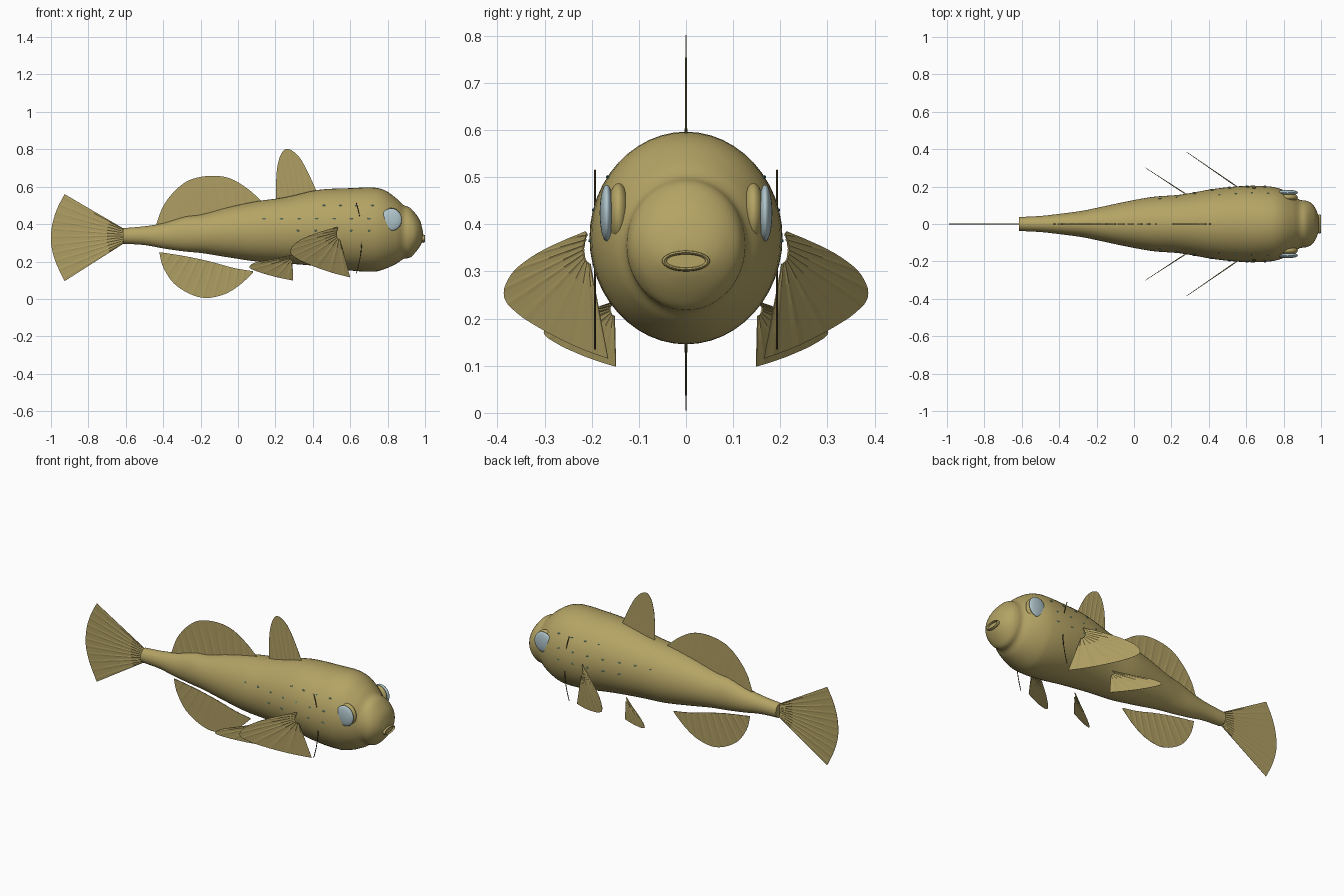
import bpy, bmesh, math
from mathutils import Vector

if "Cube" in bpy.data.objects:
    bpy.data.objects.remove(bpy.data.objects["Cube"])


def mat(name, rgb):
    m = bpy.data.materials.new(name)
    m.diffuse_color = (*rgb, 1)
    m.use_nodes = True
    m.node_tree.nodes["Principled BSDF"].inputs["Base Color"].default_value = m.diffuse_color
    return m


OLIVE = mat("olive skin", (0.46, 0.37, 0.13))
FIN = mat("olive fin", (0.43, 0.345, 0.125))
DARK = mat("dark line", (0.08, 0.06, 0.025))
PALE = mat("pale blue eye", (0.43, 0.56, 0.60))
CYAN = mat("cyan spot", (0.22, 0.55, 0.50))


def finish(bm, name, material, smooth=40):
    bmesh.ops.recalc_face_normals(bm, faces=bm.faces)
    me = bpy.data.meshes.new(name)
    bm.to_mesh(me)
    bm.free()
    ob = bpy.data.objects.new(name, me)
    bpy.context.collection.objects.link(ob)
    me.materials.append(material)
    if smooth:
        bpy.ops.object.select_all(action='DESELECT')
        ob.select_set(True)
        bpy.context.view_layer.objects.active = ob
        bpy.ops.object.shade_smooth_by_angle(angle=math.radians(smooth))
    return ob


# Body stations: x, top z, bottom z, half width
ST = [(-.615, .378, .295, .037), (-.50, .388, .288, .043), (-.40, .405, .27, .054),
      (-.28, .44, .253, .070), (-.20, .45, .246, .086), (-.05, .49, .222, .118),
      (.10, .522, .2, .145), (.25, .543, .19, .157), (.43, .583, .175, .188),
      (.60, .592, .152, .204), (.73, .595, .146, .200), (.79, .578, .162, .185),
      (.85, .535, .19, .155), (.885, .502, .214, .130), (.92, .487, .221, .124),
      (.95, .455, .25, .110), (.975, .415, .285, .075), (.988, .365, .31, .035)]


def station(x):
    """Smooth interpolation of the body stations at x."""
    x = max(ST[0][0], min(ST[-1][0], x))
    i = max(k for k in range(len(ST) - 1) if ST[k][0] <= x)
    a, b = ST[i], ST[i + 1]
    p, q = ST[max(i - 1, 0)], ST[min(i + 2, len(ST) - 1)]
    h = b[0] - a[0]
    t = (x - a[0]) / h
    out = []
    for k in (1, 2, 3):
        m0 = (b[k] - p[k]) / (b[0] - p[0]) * h
        m1 = (q[k] - a[k]) / (q[0] - a[0]) * h
        out.append((2*t**3 - 3*t*t + 1) * a[k] + (t**3 - 2*t*t + t) * m0
                   + (3*t*t - 2*t**3) * b[k] + (t**3 - t*t) * m1)
    return out


# Body loft
bm = bmesh.new()
SEG, rings = 48, []
xs = [a[0] + (b[0] - a[0]) * k / 4 for a, b in zip(ST, ST[1:]) for k in range(4)] + [ST[-1][0]]
for x in xs:
    top, bot, w = station(x)
    c, h = (top + bot) / 2, (top - bot) / 2
    rings.append([bm.verts.new((x, w * math.cos(2*math.pi*k/SEG), c + h * math.sin(2*math.pi*k/SEG)))
                  for k in range(SEG)])
for r, s in zip(rings, rings[1:]):
    for k in range(SEG):
        bm.faces.new((r[k], r[(k+1) % SEG], s[(k+1) % SEG], s[k]))
bm.faces.new(rings[0])
bm.faces.new(rings[-1])
finish(bm, "body", OLIVE)


def along(pts, t):
    """Point at fraction t of a smooth open path through pts."""
    f = t * (len(pts) - 1)
    i = min(int(f), len(pts) - 2)
    u = f - i
    p = [Vector(pts[max(0, min(len(pts) - 1, i + d))]) for d in (-1, 0, 1, 2)]
    return 0.5 * (2*p[1] + (p[2]-p[0])*u + (2*p[0]-5*p[1]+4*p[2]-p[3])*u*u
                  + (3*p[1]-p[0]-3*p[2]+p[3])*u**3)


def fin(name, base, edge, rays, root=(0, 0), slope=0, side=1):
    """Ribbed fin between base and edge paths (x, z), in an upright plane."""
    bm = bmesh.new()
    n, rows = rays * 4, 4
    nrm = Vector((slope, 1, 0)).normalized()
    grid = {}
    for i in range(n + 1):
        a, b = along(base, i / n), along(edge, i / n)
        rib = .0032 if i % 4 == 2 else .0014
        for j in range(rows + 1):
            p = a.lerp(b, j / rows)
            t = rib * (1 - .6 * j / rows)
            y = root[1] + slope * (root[0] - p.x)
            for s in (-1, 1):
                v = Vector((p.x, y, p.y)) + nrm * t * s
                grid[i, j, s] = bm.verts.new((v.x, v.y * side, v.z))
    for i in range(n):
        for j in range(rows):
            for s in (-1, 1):
                bm.faces.new([grid[i, j, s], grid[i+1, j, s], grid[i+1, j+1, s], grid[i, j+1, s]])
        for j in (0, rows):
            bm.faces.new([grid[i, j, -1], grid[i+1, j, -1], grid[i+1, j, 1], grid[i, j, 1]])
    for j in range(rows):
        for i in (0, n):
            bm.faces.new([grid[i, j, -1], grid[i, j+1, -1], grid[i, j+1, 1], grid[i, j, 1]])
    return finish(bm, name, FIN, 0)


# Upright fins on the centre line
fin("front_dorsal_fin", [(.205, .50), (.28, .515), (.35, .53), (.42, .55)],
    [(.203, .54), (.206, .67), (.222, .755), (.25, .798), (.285, .795), (.33, .755), (.375, .675), (.42, .575)], 8)
fin("rear_dorsal_fin", [(-.435, .375), (-.25, .42), (-.05, .46), (.135, .50)],
    [(-.435, .405), (-.40, .495), (-.34, .575), (-.26, .635), (-.15, .658), (-.045, .645), (.05, .59), (.135, .515)], 13)
fin("anal_fin", [(-.42, .25), (-.28, .228), (-.15, .2), (-.02, .165), (.08, .148)],
    [(-.42, .245), (-.40, .17), (-.345, .085), (-.26, .028), (-.17, .005), (-.07, .026), (.01, .075), (.08, .14)], 12)
fin("tail_fin", [(-.605, .372), (-.602, .337), (-.605, .300)],
    [(-.927, .56), (-.97, .475), (-.996, .38), (-.998, .285), (-.972, .19), (-.927, .095)], 11)

for side, tag in ((-1, "right"), (1, "left")):
    # Paired fins, swept backwards
    fin("pectoral_fin_" + tag, [(.535, .38), (.525, .35), (.53, .325), (.545, .315)],
        [(.53, .385), (.40, .345), (.31, .30), (.28, .25), (.32, .212), (.41, .172), (.51, .138), (.60, .115)],
        9, (.535, .21), .69, side)
    fin("pelvic_fin_" + tag, [(.285, .235), (.275, .222), (.28, .21), (.29, .205)],
        [(.28, .235), (.18, .212), (.095, .195), (.06, .17), (.10, .148), (.17, .126), (.235, .11), (.295, .098)],
        7, (.285, .155), .65, side)

    # Eye: socket mound and pale lens
    for name, y, size, m in (("eye_socket_", .143, (.056, .024, .063), OLIVE),
                             ("eye_", .168, (.056, .015, .060), PALE)):
        bm = bmesh.new()
        bmesh.ops.create_uvsphere(bm, u_segments=32, v_segments=16, radius=1)
        bmesh.ops.scale(bm, vec=size, verts=bm.verts)
        bmesh.ops.translate(bm, vec=(.82, y * side, .424), verts=bm.verts)
        finish(bm, name + tag, m, 60)

    # Gill line: thin upright arc, partly sunk in the body
    cu = bpy.data.curves.new("gill_line_" + tag, 'CURVE')
    cu.dimensions = '3D'
    cu.bevel_depth = .0022
    cu.bevel_resolution = 1
    sp = cu.splines.new('POLY')
    sp.points.add(16)
    for k, pt in enumerate(sp.points):
        u = k / 8 - 1
        pt.co = (.632 + .03 * (1 - u*u), .193 * side, .325 + .19 * u, 1)
    cu.materials.append(DARK)
    bpy.context.collection.objects.link(bpy.data.objects.new("gill_line_" + tag, cu))

    # Rows of small flank spots
    bm = bmesh.new()
    for z, x0, x1, n in ((.50, .46, .72, 4), (.43, .14, .70, 7), (.365, .32, .70, 5)):
        for k in range(n):
            x = x0 + (x1 - x0) * k / (n - 1)
            top, bot, w = station(x)
            u = (z - (top + bot) / 2) / ((top - bot) / 2)
            vs = bmesh.ops.create_icosphere(bm, subdivisions=1, radius=1)["verts"]
            bmesh.ops.scale(bm, vec=(.010, .003, .004), verts=vs)
            bmesh.ops.translate(bm, vec=(x, side * w * math.sqrt(1 - u*u), z), verts=vs)
    finish(bm, "flank_spots_" + tag, CYAN, 60)

# Mouth: oval lip ring
bm = bmesh.new()
N, M = 32, 8
lip = [[bm.verts.new((.991 + .008 * math.sin(2*math.pi*j/M),
                      (.046 + .005 * math.cos(2*math.pi*j/M)) * math.cos(2*math.pi*i/N),
                      .322 + (.018 + .004 * math.cos(2*math.pi*j/M)) * math.sin(2*math.pi*i/N)))
        for j in range(M)] for i in range(N)]
for i in range(N):
    for j in range(M):
        bm.faces.new((lip[i][j], lip[(i+1) % N][j], lip[(i+1) % N][(j+1) % M], lip[i][(j+1) % M]))
finish(bm, "lips", FIN, 60)
bm = bmesh.new()
bm.faces.new([bm.verts.new((.990, .046 * math.cos(2*math.pi*i/N), .322 + .018 * math.sin(2*math.pi*i/N)))
              for i in range(N)])
finish(bm, "mouth", OLIVE, 0)
